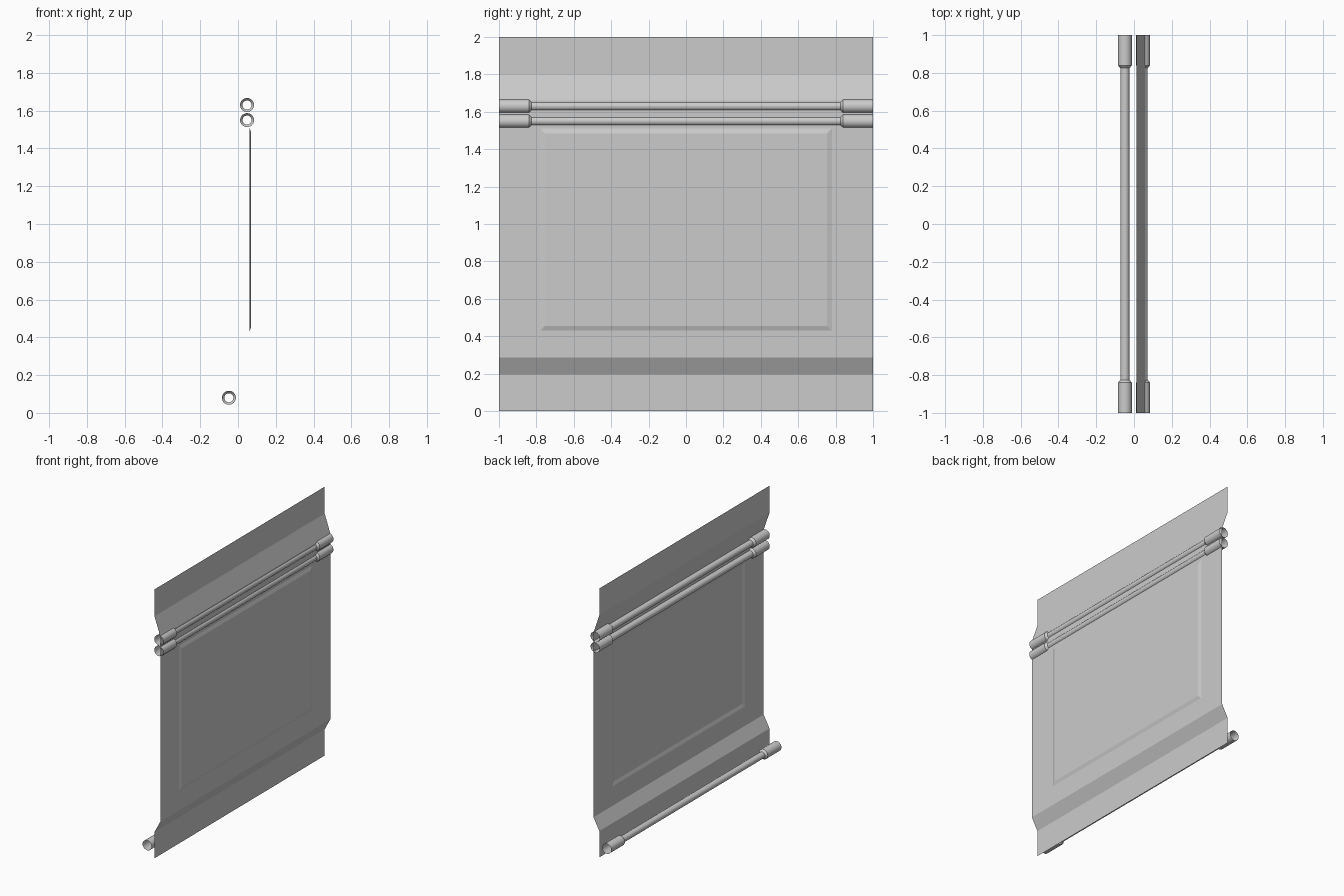
import bpy, bmesh, math

if "Cube" in bpy.data.objects:
    bpy.data.objects.remove(bpy.data.objects["Cube"])

SHEET_X, PANEL_X, EDGE_X = 0.061, 0.069, 0.013


def make_object(name, bm):
    bmesh.ops.remove_doubles(bm, verts=bm.verts, dist=1e-5)
    mesh = bpy.data.meshes.new(name)
    bm.to_mesh(mesh)
    bm.free()
    obj = bpy.data.objects.new(name, mesh)
    bpy.context.collection.objects.link(obj)
    return obj


def rect(bm, x0, x1, y, z0, z1):
    """Four corners of a rectangle facing +x; x0 at the bottom, x1 at the top."""
    return [bm.verts.new(p) for p in
            ((x0, -y, z0), (x0, y, z0), (x1, y, z1), (x1, -y, z1))]


# Bent sheet: flat strips above and below the main field
bm = bmesh.new()
for x0, z0, x1, z1 in ((EDGE_X, 0, EDGE_X, 0.195),
                       (EDGE_X, 0.195, SHEET_X, 0.285),
                       (SHEET_X, 1.66, EDGE_X, 1.80),
                       (EDGE_X, 1.80, EDGE_X, 2.0)):
    bm.faces.new(rect(bm, x0, x1, 1, z0, z1))

# Main field with a bevelled raised panel
rings = [rect(bm, SHEET_X, SHEET_X, 1, 0.285, 1.66),
         rect(bm, SHEET_X, SHEET_X, 0.78, 0.43, 1.51),
         rect(bm, PANEL_X, PANEL_X, 0.755, 0.455, 1.485)]
for a, b in zip(rings, rings[1:]):
    for i in range(4):
        j = (i + 1) % 4
        bm.faces.new((a[i], a[j], b[j], b[i]))
bm.faces.new(rings[-1])
make_object("door_sheet", bm)


def tube(name, x, z, sides=24):
    """Open, thin-walled tube along y with wider sleeves at both ends."""
    half = [(0.825, 0.024), (0.84, 0.037), (1.0, 0.037)]
    profile = [(-y, r) for y, r in reversed(half)] + half
    bm = bmesh.new()
    loops = []
    for y, r in profile:
        loops.append([bm.verts.new((x + r * math.cos(t), y, z + r * math.sin(t)))
                      for t in (2 * math.pi * i / sides for i in range(sides))])
    for a, b in zip(loops, loops[1:]):
        for i in range(sides):
            j = (i + 1) % sides
            bm.faces.new((a[i], b[i], b[j], a[j]))
    bmesh.ops.recalc_face_normals(bm, faces=bm.faces)
    obj = make_object(name, bm)
    bpy.context.view_layer.objects.active = obj
    obj.select_set(True)
    bpy.ops.object.shade_smooth_by_angle(angle=math.radians(30))
    obj.select_set(False)


# Hinge tubes: two at the top bend, one behind the bottom edge
tube("upper_tube", 0.048, 1.63)
tube("middle_tube", 0.048, 1.55)
tube("lower_tube", -0.048, 0.08)
